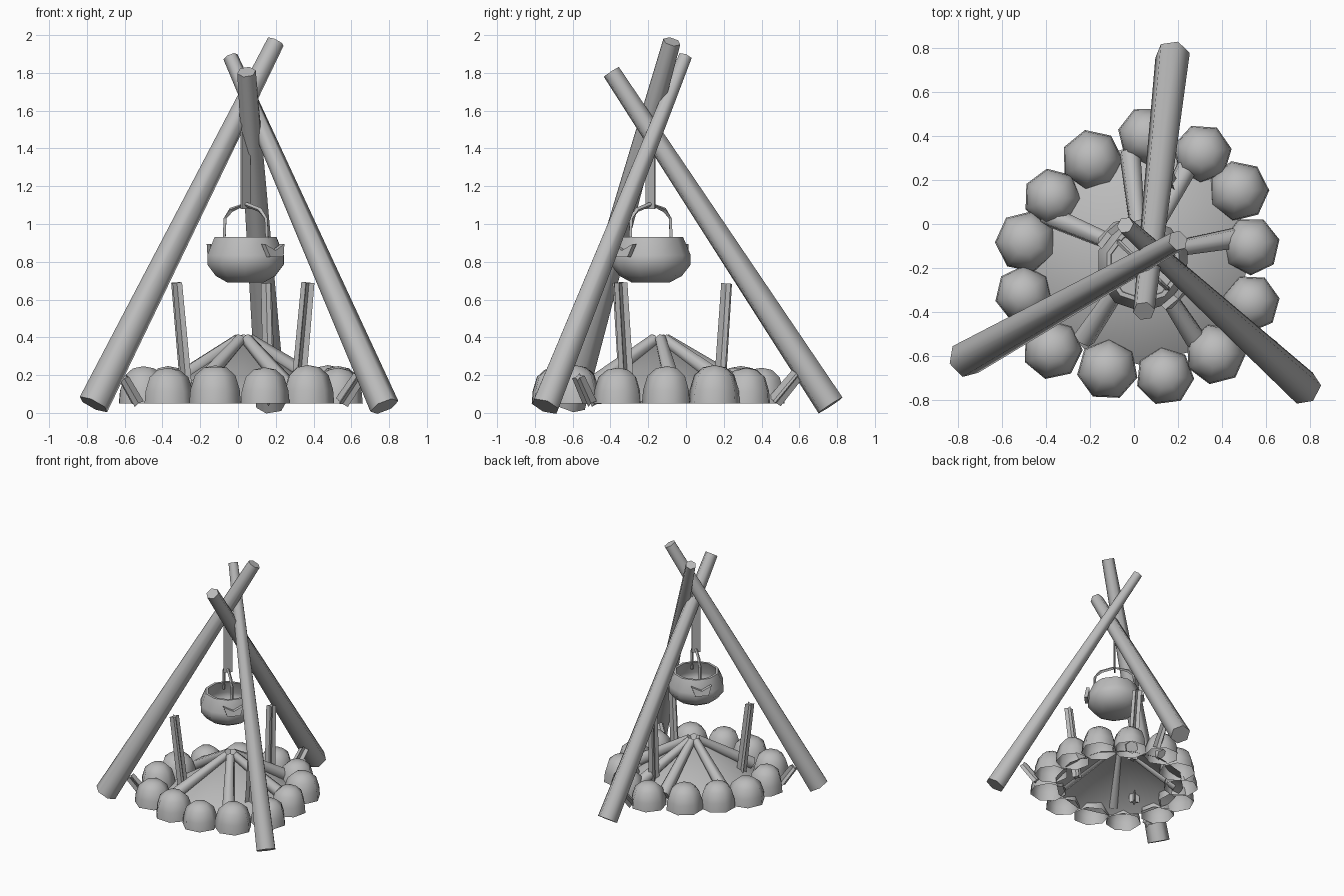
import bpy, bmesh, math, random
from mathutils import Vector, Matrix

if "Cube" in bpy.data.objects:
    bpy.data.objects.remove(bpy.data.objects["Cube"])

random.seed(4)
grey = bpy.data.materials.new("plain grey")
grey.diffuse_color = (0.5, 0.5, 0.5, 1)
grey.use_nodes = True
grey.node_tree.nodes["Principled BSDF"].inputs["Base Color"].default_value = grey.diffuse_color


def make(name, bm, smooth=40):
    bmesh.ops.recalc_face_normals(bm, faces=bm.faces[:])
    me = bpy.data.meshes.new(name)
    bm.to_mesh(me)
    bm.free()
    me.materials.append(grey)
    ob = bpy.data.objects.new(name, me)
    bpy.context.collection.objects.link(ob)
    if smooth:
        bpy.ops.object.select_all(action='DESELECT')
        ob.select_set(True)
        bpy.context.view_layer.objects.active = ob
        bpy.ops.object.shade_smooth_by_angle(angle=math.radians(smooth))
    return ob


def loft(bm, rings, close=False, caps=()):
    vs = [[bm.verts.new(p) for p in r] for r in rings]
    n = len(rings[0])
    for a, b in zip(vs, vs[1:]):
        for i in range(n):
            j = (i + 1) % n
            bm.faces.new((a[i], a[j], b[j], b[i]))
    for c in caps:
        bm.faces.new(vs[c])
    return vs


def beam(name, p, q, r1, r2, n=6, star=False, smooth=65):
    """Tapered log from p to q; star gives a four-ribbed section."""
    p, q = Vector(p), Vector(q)
    rot = (q - p).to_track_quat('Z', 'Y')
    rings = []
    for c, r in ((p, r1), (q, r2)):
        ring = []
        for i in range(n):
            a = 2 * math.pi * i / n + 0.3
            k = 0.35 if star and i % 2 else 1
            ring.append(c + rot @ Vector((math.cos(a) * r * k, math.sin(a) * r * k, 0)))
        rings.append(ring)
    bm = bmesh.new()
    loft(bm, rings, caps=(0, 1))
    return make(name, bm, 0 if star else smooth)


def circle(cx, cy, z, r, n, off=0.0):
    return [(cx + r * math.cos(2 * math.pi * i / n + off),
             cy + r * math.sin(2 * math.pi * i / n + off), z) for i in range(n)]


# Tripod poles
beam("pole_left", (-0.765, -0.615, 0.045), (0.2, -0.075, 1.965), 0.085, 0.048)
beam("pole_right", (0.775, -0.745, 0.035), (-0.04, -0.005, 1.885), 0.08, 0.04)
beam("pole_back", (0.175, 0.765, 0.04), (0.045, -0.395, 1.805), 0.08, 0.05)

# Ribbed upright stakes and the small pegs near each pole foot
for name, b, t in (("left", (-0.27, -0.32, 0.08), (-0.325, -0.36, 0.69)),
                   ("right", (0.315, -0.31, 0.08), (0.37, -0.345, 0.69)),
                   ("back", (0.165, 0.175, 0.08), (0.15, 0.215, 0.685))):
    beam("stake_" + name, b, t, 0.04, 0.036, 8, True)
for name, b, t in (("left", (-0.53, -0.47, 0.055), (-0.605, -0.53, 0.185)),
                   ("right", (0.55, -0.51, 0.055), (0.64, -0.57, 0.19)),
                   ("back", (0.165, 0.47, 0.06), (0.19, 0.59, 0.205))):
    beam("peg_" + name, b, t, 0.04, 0.036, 8, True)

# Ring of stones, open underneath
stones = ((0.06, 0.40), (0.31, 0.32), (0.475, 0.15), (0.53, -0.10), (0.53, -0.36),
          (0.37, -0.59), (0.14, -0.69), (-0.12, -0.66), (-0.37, -0.57),
          (-0.5, -0.32), (-0.49, -0.08), (-0.37, 0.12), (-0.19, 0.29))
for k, (x, y) in enumerate(stones):
    bm = bmesh.new()
    off = random.uniform(0, 1)
    h = random.uniform(0.96, 1.04)
    s = random.uniform(0.97, 1.06)
    rings = [circle(x, y, z * h if z > 0.06 else z, r * s, 7, off)
             for r, z in ((0.134, 0.05), (0.128, 0.12), (0.105, 0.195), (0.06, 0.235))]
    vs = loft(bm, rings)
    tip = bm.verts.new((x, y, 0.247 * h))
    for i in range(7):
        bm.faces.new((vs[-1][i], vs[-1][(i + 1) % 7], tip))
    make("stone_%02d" % (k + 1), bm, 60)

# Ash mound (open cone) with logs leaning on it
cx, cy = 0.03, -0.14
bm = bmesh.new()
base = [bm.verts.new(p) for p in circle(cx, cy, 0.06, 0.5, 12)]
tip = bm.verts.new((cx, cy, 0.385))
for i in range(12):
    bm.faces.new((base[i], base[(i + 1) % 12], tip))
make("ash_mound", bm, 50)
for k, deg in enumerate((10, 62, 96, 157, 236, 303)):
    a = math.radians(deg)
    d = Vector((math.cos(a), math.sin(a), 0))
    c = Vector((cx, cy, 0))
    beam("fire_log_%d" % (k + 1), c + d * 0.46 + Vector((0, 0, 0.12)),
         c + d * 0.03 + Vector((0, 0, 0.39)), 0.05, 0.032)

# Cooking pot: hollow lathe with a belly
px, py = 0.04, -0.187
bm = bmesh.new()
prof = ((0.10, 0.69), (0.165, 0.725), (0.212, 0.785), (0.212, 0.835), (0.172, 0.93),
        (0.152, 0.93), (0.19, 0.83), (0.19, 0.79), (0.15, 0.74))
loft(bm, [circle(px, py, z, r, 10, 0.3) for r, z in prof], caps=(0, len(prof) - 1))
make("pot", bm, 45)

# Pot lugs and arched handle lie on one diagonal
d = Vector((0.72, -0.69, 0)).normalized()
s = Vector((0.69, 0.72, 0)).normalized()
c = Vector((px, py, 0))
for name, sg in (("front", 1), ("back", -1)):
    bm = bmesh.new()
    pts = ((-0.075, 0.895), (-0.05, 0.825), (0.05, 0.825), (0.075, 0.895), (0, 0.86))
    rings = [[c + d * sg * (r - (z - 0.86) * 0.25) + s * u + Vector((0, 0, z)) for u, z in pts]
             for r in (0.195, 0.222)]
    loft(bm, rings, caps=(0, 1))
    make("pot_lug_" + name, bm, 0)
path = ((-0.16, 0.87), (-0.15, 1.03), (-0.105, 1.075), (0, 1.105),
        (0.105, 1.075), (0.15, 1.03), (0.16, 0.87))
bm = bmesh.new()
loft(bm, [[c + d * (u + 0.01 * math.cos(a) * (-1 if u < 0 else 1)) + s * 0.011 * math.sin(a)
           + Vector((0, 0, z + 0.01 * math.cos(a) * (1 if abs(u) < 0.14 else 0)))
           for a in (i * math.pi / 2 for i in range(4))] for u, z in path], caps=(0, 6))
make("pot_handle", bm, 0)

# Flat hanging strap from the pole crossing down to the handle
bm = bmesh.new()
loft(bm, [[c + s * u + d * v + Vector((0, 0, z)) for u, v in
           ((-0.033, -0.004), (0.033, -0.004), (0.033, 0.004), (-0.033, 0.004))]
          for z in (1.08, 1.62)], caps=(0, 1))
make("hanging_strap", bm, 0)
